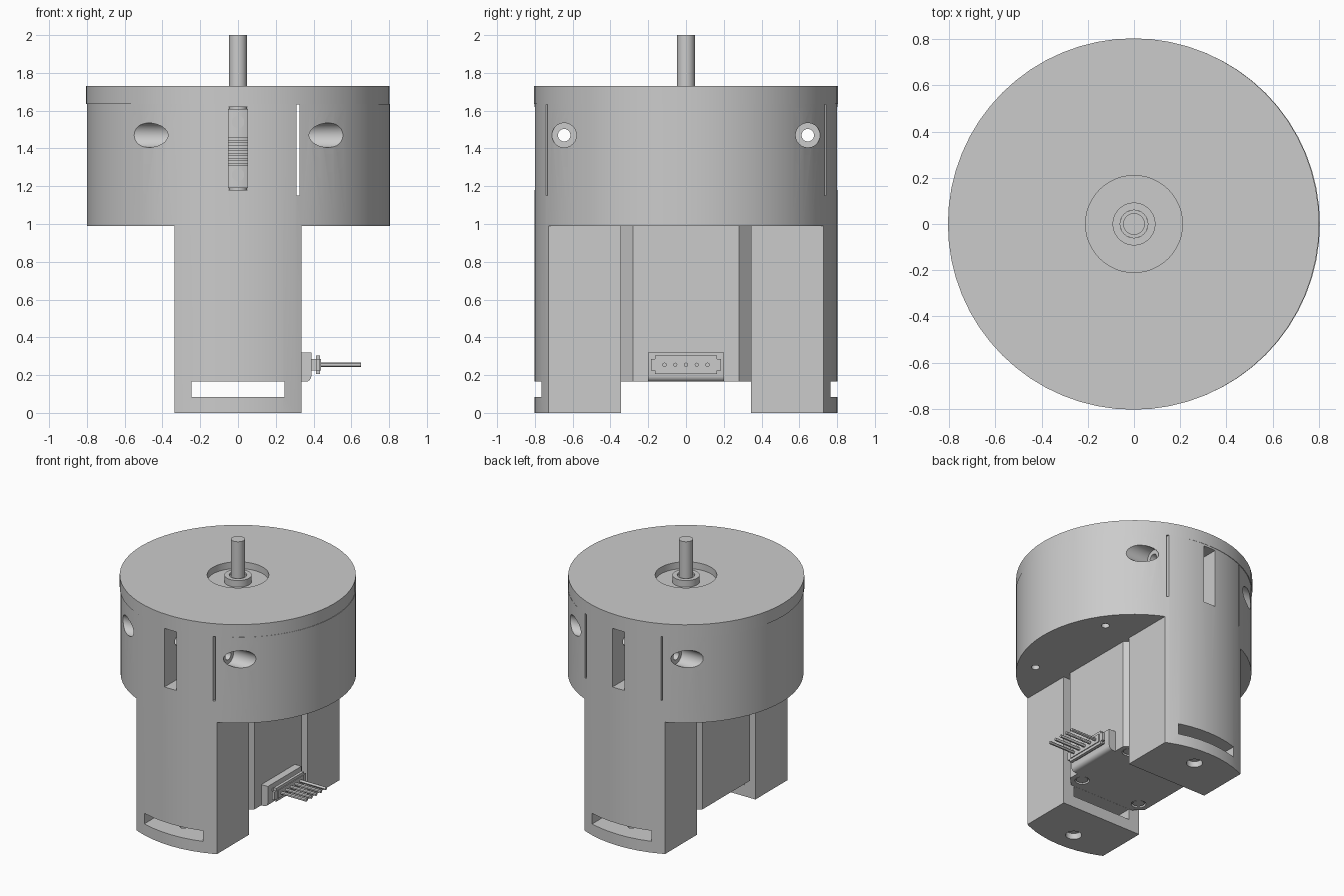
import bpy
import bmesh
from math import pi
from mathutils import Matrix, Vector

if "Cube" in bpy.data.objects:
    bpy.data.objects.remove(bpy.data.objects["Cube"])

grey = bpy.data.materials.new("plain grey")
grey.use_nodes = True
grey.diffuse_color = (0.6, 0.6, 0.6, 1)
bsdf = next(n for n in grey.node_tree.nodes if n.type == "BSDF_PRINCIPLED")
bsdf.inputs["Base Color"].default_value = grey.diffuse_color


def finish(name, bm):
    bmesh.ops.recalc_face_normals(bm, faces=bm.faces)
    mesh = bpy.data.meshes.new(name)
    bm.to_mesh(mesh)
    bm.free()
    mesh.materials.append(grey)
    obj = bpy.data.objects.new(name, mesh)
    bpy.context.collection.objects.link(obj)
    return obj


def box(name, x, y, z):
    """Box from (low, high) pairs."""
    bm = bmesh.new()
    bmesh.ops.create_cube(bm, size=1)
    for v in bm.verts:
        v.co = [(a + b) / 2 + c * (b - a) for (a, b), c in zip((x, y, z), v.co)]
    return finish(name, bm)


def cylinder(name, r, start, end, sides=24):
    """Cylinder of radius r between two points."""
    a, b = Vector(start), Vector(end)
    turn = (b - a).to_track_quat("Z", "Y").to_matrix().to_4x4()
    bm = bmesh.new()
    bmesh.ops.create_cone(bm, cap_ends=True, segments=sides, radius1=r, radius2=r,
                          depth=(b - a).length, matrix=Matrix.Translation((a + b) / 2) @ turn)
    return finish(name, bm)


def post(name, r, z0, z1, x=0, y=0, sides=24):
    return cylinder(name, r, (x, y, z0), (x, y, z1), sides)


def lathe(name, profile, sides=32):
    """Revolve (radius, height) points about z."""
    bm = bmesh.new()
    verts = [bm.verts.new((r, 0, z)) for r, z in profile]
    edges = [bm.edges.new(pair) for pair in zip(verts, verts[1:])]
    bmesh.ops.spin(bm, geom=verts + edges, cent=(0, 0, 0), axis=(0, 0, 1),
                   angle=2 * pi, steps=sides)
    bmesh.ops.remove_doubles(bm, verts=bm.verts, dist=0.0001)
    return finish(name, bm)


def cut(obj, cutters):
    bpy.context.view_layer.objects.active = obj
    for c in cutters:
        mod = obj.modifiers.new("cut", "BOOLEAN")
        mod.operation = "DIFFERENCE"
        mod.solver = "EXACT"
        mod.object = c
        bpy.ops.object.modifier_apply(modifier=mod.name)
        bpy.data.objects.remove(c)


def bevel_edges(obj, width, segments, rule):
    bm = bmesh.new()
    bm.from_mesh(obj.data)
    edges = [e for e in bm.edges if rule(*(v.co for v in e.verts))]
    bmesh.ops.bevel(bm, geom=edges, offset=width, segments=segments,
                    affect="EDGES", profile=0.5)
    bm.to_mesh(obj.data)
    bm.free()


# Housing: one drum carved into two legs, with an open bay for the motor
housing = post("housing", 0.802, 0, 1.635, x=0.003, sides=64)
holes = [
    box("bay", (-2, 2), (-0.345, 0.345), (-1, 0.99)),
    box("strap_slot", (-0.245, 0.245), (-1, 1), (0.085, 0.165)),
    post("coupling_bore", 0.2, 1.18, 1.62, sides=32),
    box("window", (-0.05, 0.05), (-1, 1), (1.18, 1.62)),
    box("right_slit", (0.31, 0.325), (-1, 1), (1.15, 1.633)),
    box("left_slit", (-0.32, -0.31), (0.6, 1), (1.15, 1.633)),
]
for s in (-1, 1):
    holes.append(box("side_space", sorted((s * 0.335, s * 2)), (-1, 1), (-1, 0.99)))
    # clamp screw holes, counterbored from both sides
    holes.append(cylinder("screw_hole", 0.033, (-1, s * 0.645, 1.47), (1, s * 0.645, 1.47)))
    for t in (-1, 1):
        holes.append(cylinder("counterbore", 0.065, (t * 0.37, s * 0.645, 1.47),
                              (t, s * 0.645, 1.47)))
        holes.append(post("underside_hole", 0.028, 0.9, 1.1, t * 0.565, s * 0.37))
    # foot holes under each leg
    holes.append(post("foot_recess", 0.055, -0.1, 0.045, y=s * 0.64))
    holes.append(post("foot_hole", 0.03, 0, 0.12, y=s * 0.64))
cut(housing, holes)

# Lid with a round recess
lid = post("lid", 0.804, 1.635, 1.73, x=-0.002, sides=64)
cut(lid, [post("lid_recess", 0.21, 1.68, 1.9, sides=48)])

# Bearing collar and output shaft
lathe("bearing_collar", [(0.06, 1.69), (0.06, 1.73), (0.093, 1.73), (0.093, 1.67)])
post("bearing_inner_ring", 0.06, 1.67, 1.715)
post("output_shaft", 0.047, 1.58, 2.0, sides=32)
post("motor_shaft", 0.047, 0.98, 1.25)

# Flexible coupling with cut rings
profile = [(0, 1.19), (0.155, 1.19)]
for i in range(6):
    z = 1.31 + i * 0.027
    profile += [(0.155, z), (0.11, z), (0.11, z + 0.01), (0.155, z + 0.01)]
profile += [(0.155, 1.61), (0, 1.61)]
lathe("coupling", profile)
for z in (1.26, 1.54):
    cylinder("coupling_set_screw", 0.033, (0, -0.157, z), (0, 0.157, z))

# Motor body with chamfered upright edges and recessed rear screws
motor = box("motor_body", (-0.334, 0.334), (-0.344, 0.344), (0.165, 0.99))
bevel_edges(motor, 0.064, 1, lambda a, b: abs(a.z - b.z) > 0.5)
cut(motor, [post("screw_recess", 0.05, 0.1, 0.185, s * 0.25, t * 0.25)
            for s in (-1, 1) for t in (-1, 1)])
for s in (-1, 1):
    for t in (-1, 1):
        post("motor_screw", 0.04, 0.17, 0.19, s * 0.25, t * 0.25)

# Connector on the side of the motor
base = box("connector_base", (0.33, 0.388), (-0.2, 0.2), (0.165, 0.32))
bevel_edges(base, 0.03, 4, lambda a, b: min(a.x, b.x) > 0.38 and max(a.z, b.z) < 0.2)
box("connector_neck", (0.38, 0.44), (-0.15, 0.15), (0.225, 0.285))
box("connector_flange", (0.412, 0.434), (-0.165, 0.165), (0.205, 0.305))
for s in (-1, 1):
    box("connector_tab", (0.412, 0.434), sorted((s * 0.16, s * 0.185)), (0.225, 0.285))
for i in range(-2, 3):
    cylinder("connector_pin", 0.011, (0.43, i * 0.057, 0.255), (0.652, i * 0.057, 0.255), 12)

# Smooth round walls, keep crisp edges
bpy.ops.object.select_all(action="DESELECT")
for obj in bpy.context.collection.objects:
    if obj.type == "MESH" and grey.name in obj.data.materials:
        obj.select_set(True)
        bpy.context.view_layer.objects.active = obj
bpy.ops.object.shade_smooth_by_angle(angle=pi / 6)
